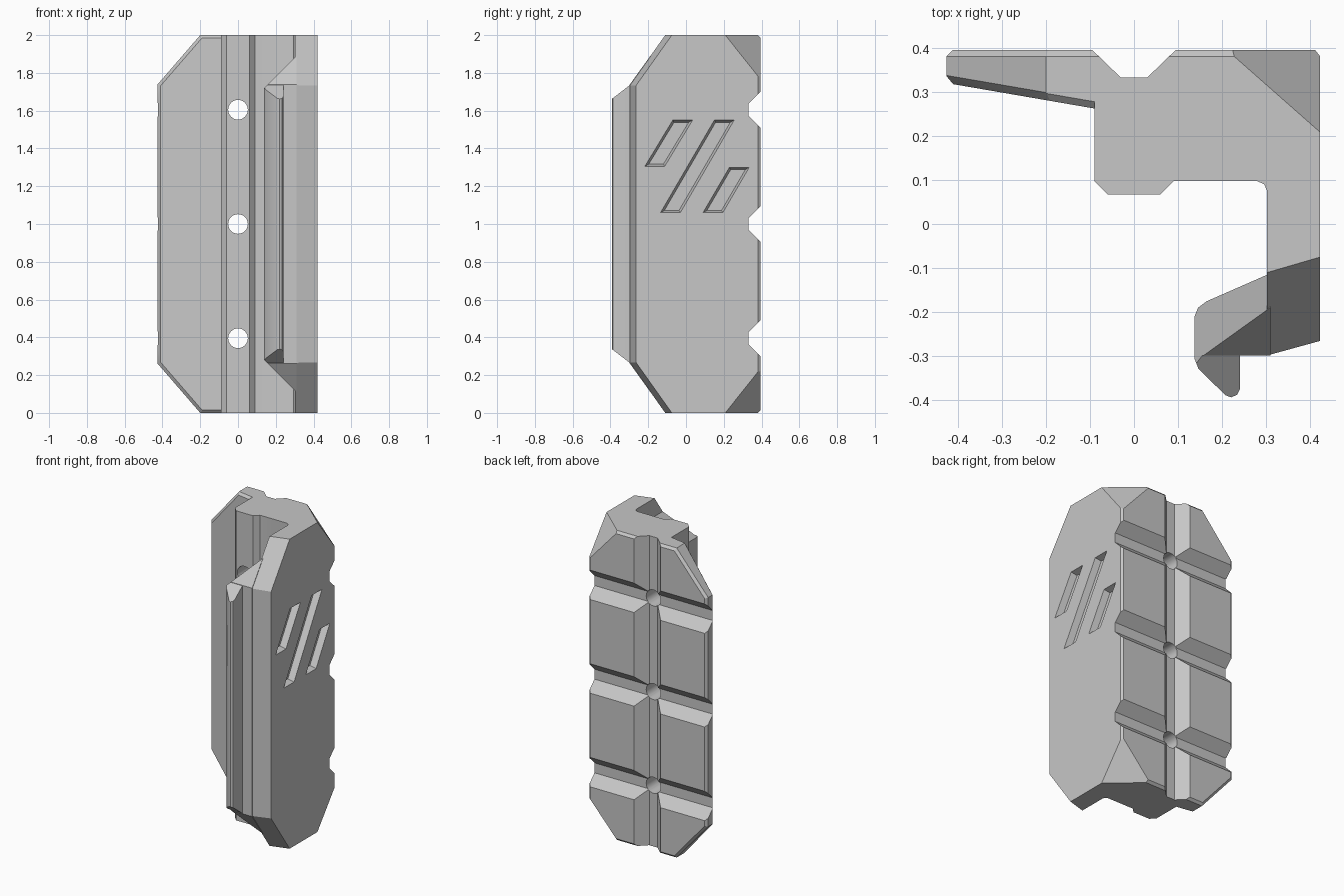
import bpy, bmesh, math
from mathutils import Vector as V

cube = bpy.data.objects.get("Cube")
if cube:
    bpy.data.objects.remove(cube, do_unlink=True)

grey = bpy.data.materials.new("plain grey")
grey.use_nodes = True
tone = (0.57, 0.57, 0.57, 1)
grey.diffuse_color = tone
grey.node_tree.nodes["Principled BSDF"].inputs["Base Color"].default_value = tone

H = 2.0


def loft(bottom, top):
    """Closed solid between two matching loops."""
    bm = bmesh.new()
    a = [bm.verts.new(p) for p in bottom]
    b = [bm.verts.new(p) for p in top]
    bm.faces.new(a)
    bm.faces.new(b)
    for i in range(len(a)):
        j = (i + 1) % len(a)
        bm.faces.new((a[i], a[j], b[j], b[i]))
    bmesh.ops.recalc_face_normals(bm, faces=bm.faces)
    return bm


def upright(profile):
    return loft([(x, y, 0) for x, y in profile], [(x, y, H) for x, y in profile])


def slice_ends(bm, point, normal):
    """Cut off the outer side of a plane at the top, and its mirror at the bottom."""
    for s in (1, -1):
        p = (point[0], point[1], H / 2 + s * (point[2] - H / 2))
        n = (normal[0], normal[1], s * normal[2])
        bmesh.ops.bisect_plane(bm, geom=bm.verts[:] + bm.edges[:] + bm.faces[:], dist=1e-6,
                               plane_co=p, plane_no=n, clear_outer=True)
        bmesh.ops.holes_fill(bm, edges=[e for e in bm.edges if e.is_boundary], sides=0)
    bmesh.ops.recalc_face_normals(bm, faces=bm.faces)


def make(name, bm):
    me = bpy.data.meshes.new(name)
    bm.to_mesh(me)
    bm.free()
    me.materials.append(grey)
    ob = bpy.data.objects.new(name, me)
    bpy.context.collection.objects.link(ob)
    return ob


def combine(target, other, op):
    m = target.modifiers.new(op, "BOOLEAN")
    m.operation, m.solver, m.object = op, "EXACT", other
    bpy.context.view_layer.objects.active = target
    bpy.ops.object.modifier_apply(modifier=m.name)
    bpy.data.objects.remove(other, do_unlink=True)


BACK, EDGE = 0.395, 0.015
back_n = V((0, 1, 0))
up = V((0, 0, 1))

# Main body with side wall and vertical back groove
body = upright([(-0.095, BACK), (-0.03, 0.332), (0.03, 0.332), (0.095, BACK), (0.41, BACK),
                (0.422, 0.38), (0.422, -0.265), (0.302, -0.298), (0.302, 0.075),
                (0.295, 0.09), (0.28, 0.097), (0.09, 0.097), (0.06, 0.067),
                (-0.06, 0.067), (-0.09, 0.097), (-0.09, 0.3)])
corner = V((0.21, BACK, H))
slice_ends(body, corner, (V((0.422, 0.208, H)) - corner).cross(V((0.422, BACK, 1.765)) - corner) * -1
           if (V((0.422, 0.208, H)) - corner).cross(V((0.422, BACK, 1.765)) - corner).z < 0
           else (V((0.422, 0.208, H)) - corner).cross(V((0.422, BACK, 1.765)) - corner))
wall_edge = V((0.302, -0.11, H))
front_n = (V((0.422, -0.075, H)) - wall_edge).cross(V((0.302, -0.298, 1.735)) - wall_edge)
slice_ends(body, wall_edge, front_n if front_n.z > 0 else -front_n)
slice_ends(body, (0, BACK, H - EDGE), back_n + up)
body = make("clamp_body", body)

# Tapered side wing with clipped corners and chamfered rim
wing = upright([(-0.425, 0.38), (-0.41, BACK), (-0.095, BACK), (-0.085, 0.36),
                (-0.085, 0.261), (-0.41, 0.317), (-0.425, 0.335)])
diag_n = V((-0.756, 0, 0.654))
wing_n = V((-0.169, -0.985, 0))
slice_ends(wing, (-0.2, 0, H), diag_n)
slice_ends(wing, (0, BACK, H - EDGE), back_n + up)
slice_ends(wing, V((-0.2, BACK, H)) - EDGE * diag_n, back_n + diag_n)
front_edge = V((-0.2, 0.281, H))
slice_ends(wing, front_edge - EDGE * up, wing_n + up)
slice_ends(wing, front_edge - EDGE * diag_n, wing_n + diag_n)
combine(body, make("wing", wing), "UNION")

# Inward hook on the side wall
slope_p, slope_n = (0.3, 0, 1.88), (-1, 0, 1)
hook = upright([(0.31, -0.298), (0.137, -0.298), (0.137, -0.21), (0.145, -0.19),
                (0.165, -0.175), (0.302, -0.115), (0.31, -0.115)])
slice_ends(hook, slope_p, slope_n)
slice_ends(hook, (0, -0.11, H), (0, -1.395, 1))
combine(body, make("hook", hook), "UNION")

# Rounded lip in front of the hook
lip = upright([(0.24, -0.29), (0.24, -0.375), (0.234, -0.387), (0.22, -0.393),
               (0.207, -0.388), (0.146, -0.328), (0.137, -0.305), (0.137, -0.29)])
slice_ends(lip, slope_p, slope_n)
slice_ends(lip, (0, -0.298, 1.735), (0, -0.77, 1))
combine(body, make("lip", lip), "UNION")

# Horizontal back grooves and through holes
for z in (0.395, 1.0, 1.605):
    section = [(0.332, -0.032), (0.332, 0.032), (0.432, 0.132), (0.432, -0.132)]
    groove = loft([(-0.6, y, z + d) for y, d in section], [(0.6, y, z + d) for y, d in section])
    combine(body, make("groove_cutter", groove), "DIFFERENCE")
    ring = [(0.052 * math.cos(t * math.tau / 32), z + 0.052 * math.sin(t * math.tau / 32))
            for t in range(32)]
    hole = loft([(x, -0.6, h) for x, h in ring], [(x, 0.6, h) for x, h in ring])
    combine(body, make("hole_cutter", hole), "DIFFERENCE")

# Slanted slots in the side wall: left edge, width, bottom and top, with sloped sides
for top_y, low_y, low, high in ((-0.07, -0.218, 1.305, 1.55), (0.15, -0.135, 1.06, 1.55),
                                (0.23, 0.09, 1.06, 1.3)):
    w, t = 0.105, 0.012
    lean = (top_y - low_y) / (high - low)

    def outline(x, inset):
        pts = []
        for z, side in ((low + inset, 0), (low + inset, 1), (high - inset, 1), (high - inset, 0)):
            y = low_y + lean * (z - low) + (w - inset * 1.15 if side else inset * 1.15)
            pts.append((x, y, z))
        return pts

    slot = loft(outline(0.382, t), outline(0.432, -t / 4))
    combine(body, make("slot_cutter", slot), "DIFFERENCE")

# Smooth only the small rounded edges and holes
bpy.ops.object.select_all(action="DESELECT")
body.select_set(True)
bpy.context.view_layer.objects.active = body
bpy.ops.object.shade_smooth_by_angle(angle=math.radians(28))
